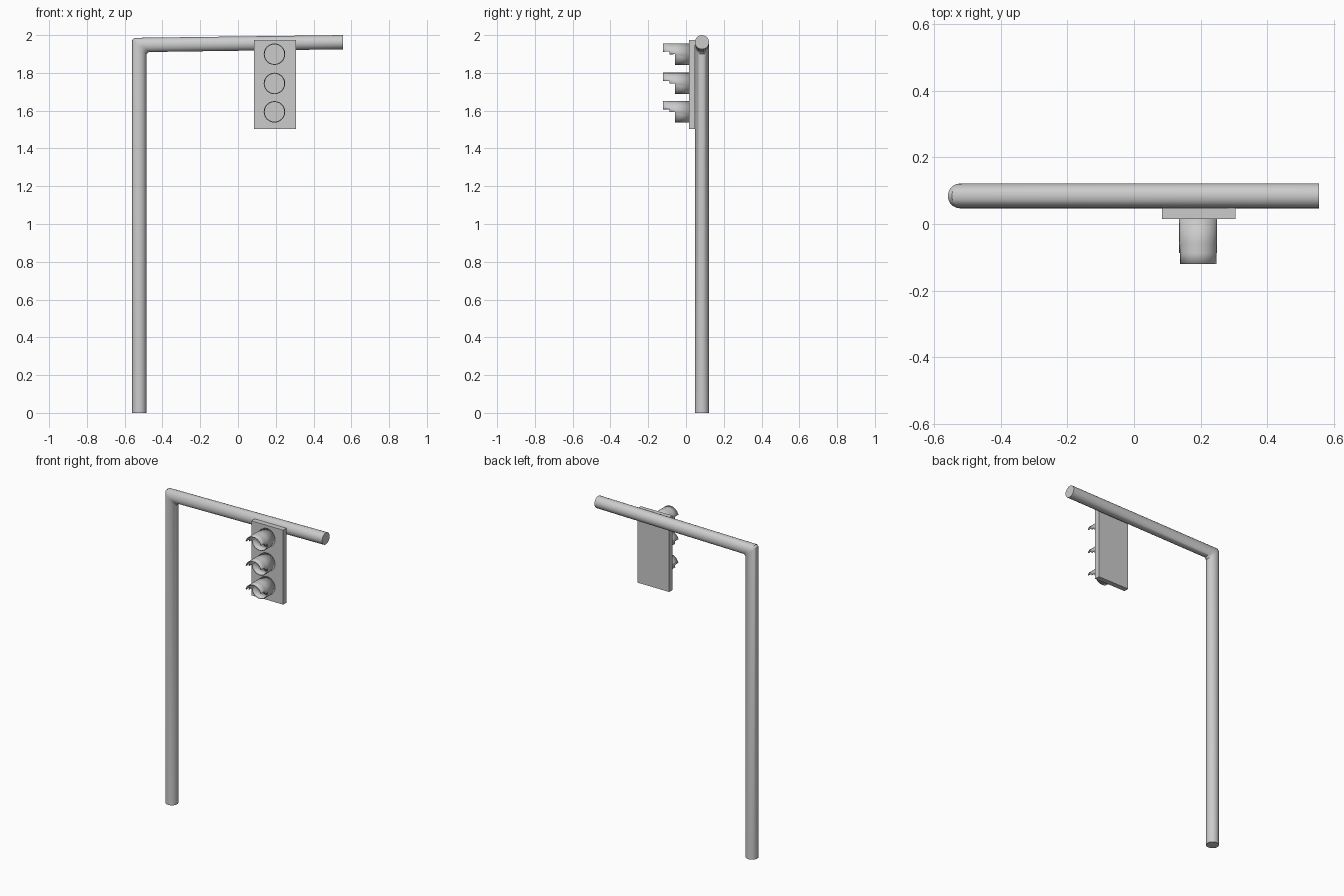
import bpy, bmesh
from math import cos, sin, pi

if "Cube" in bpy.data.objects:
    bpy.data.objects.remove(bpy.data.objects["Cube"])


def finish(name, bm, smooth=True):
    me = bpy.data.meshes.new(name)
    bm.to_mesh(me)
    bm.free()
    ob = bpy.data.objects.new(name, me)
    bpy.context.collection.objects.link(ob)
    if smooth:
        bpy.ops.object.select_all(action='DESELECT')
        bpy.context.view_layer.objects.active = ob
        ob.select_set(True)
        bpy.ops.object.shade_smooth_by_angle(angle=0.6)
    return ob


# Bent pole: upright and arm joined by a softened mitre
R, N, B = 0.0375, 20, 0.012
PX, PY, CZ, END, RISE = -0.5225, 0.0845, 1.948, 0.557, 0.0145


def pole_ring(bm, place):
    ring = []
    for i in range(N):
        c, s = R * cos(2 * pi * i / N), R * sin(2 * pi * i / N)
        x, z = place(c)
        ring.append(bm.verts.new((x, PY + s, z)))
    return ring


bm = bmesh.new()
rings = [pole_ring(bm, f) for f in (
    lambda c: (PX + c, 0),
    lambda c: (PX + c, CZ - c - B),
    lambda c: (PX + c + B, CZ - c),
    lambda c: (END, CZ - c + RISE))]
for a, b in zip(rings, rings[1:]):
    for i in range(N):
        j = (i + 1) % N
        bm.faces.new((a[i], a[j], b[j], b[i]))
bm.faces.new(rings[0][::-1])
bm.faces.new(rings[-1])
bmesh.ops.recalc_face_normals(bm, faces=bm.faces)
finish("pole_and_arm", bm)

# Flat signal board
bm = bmesh.new()
bmesh.ops.create_cube(bm, size=1)
for v in bm.verts:
    v.co = (0.195 + v.co.x * 0.222, 0.0315 + v.co.y * 0.033, 1.739 + v.co.z * 0.472)
finish("signal_board", bm, smooth=False)


# Stepped lamp hoods: full tube, half tube, then narrower tip
def lamp_hood(name, x, z, r=0.057, sides=24):
    bm = bmesh.new()
    levels = [0.016, -0.058, -0.087, -0.121]
    arcs = [range(sides), range(sides // 2), range(1, sides // 2 - 1)]
    for k, arc in enumerate(arcs):
        for i in arc:
            a0, a1 = 2 * pi * i / sides, 2 * pi * (i + 1) / sides
            quad = [(a0, levels[k]), (a1, levels[k]), (a1, levels[k + 1]), (a0, levels[k + 1])]
            bm.faces.new([bm.verts.new((x + r * cos(a), y, z + r * sin(a))) for a, y in quad])
    bmesh.ops.remove_doubles(bm, verts=bm.verts, dist=1e-5)
    ob = finish(name, bm)
    mod = ob.modifiers.new("thickness", 'SOLIDIFY')
    mod.thickness = 0.005
    mod.offset = -1


for name, z in (("top", 1.899), ("middle", 1.744), ("bottom", 1.594)):
    lamp_hood(name + "_lamp_hood", 0.193, z)
